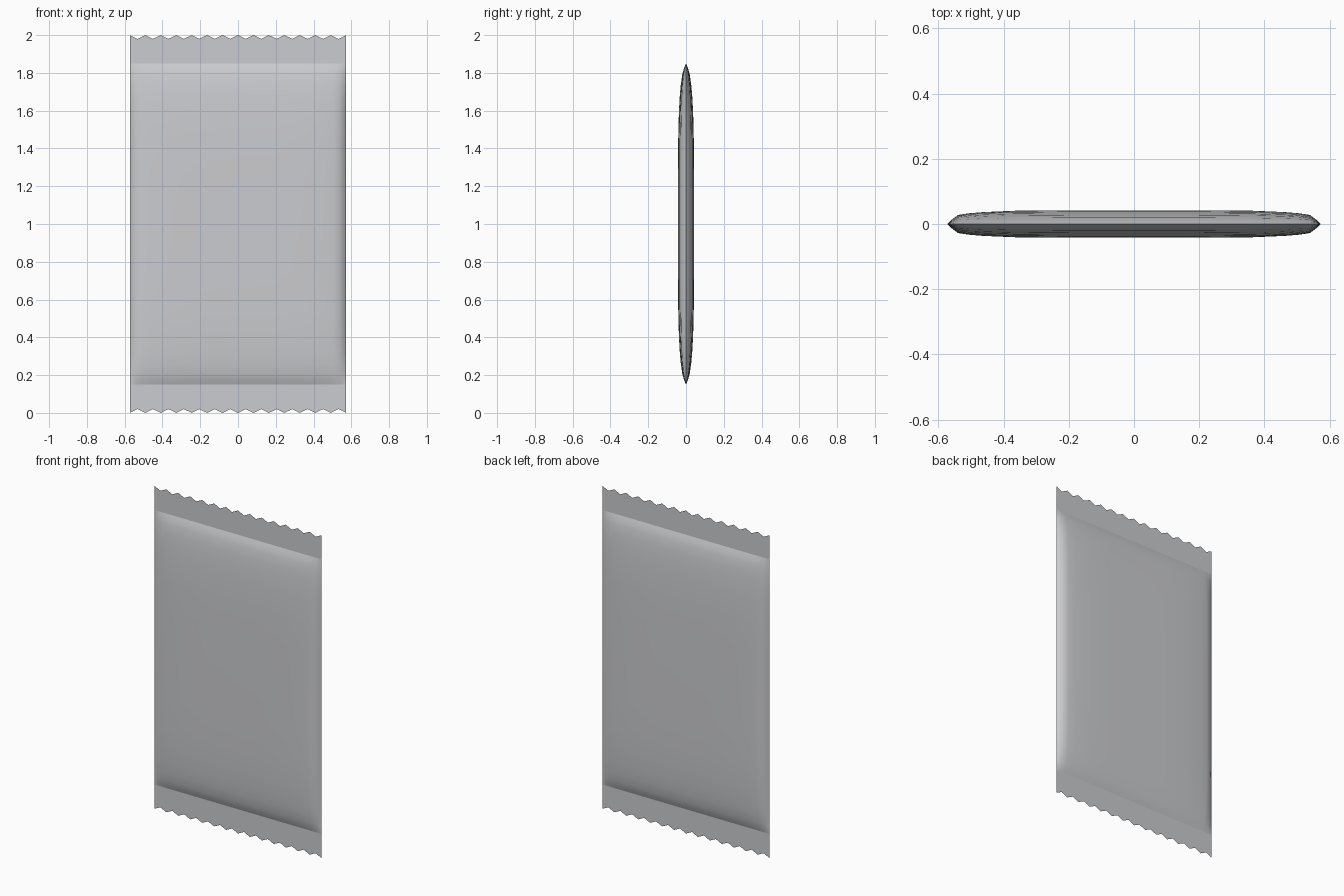
import bpy
import bmesh

if "Cube" in bpy.data.objects:
    bpy.data.objects.remove(bpy.data.objects["Cube"], do_unlink=True)

HALF_W, HALF_H, MID_Z = 0.573, 0.85, 1.0
DEPTH = 0.042          # half thickness of the filled pouch
TEETH, TOOTH = 14, 0.02

foil = bpy.data.materials.new("pale_grey_foil")
foil.use_nodes = True
colour = (0.60, 0.605, 0.63, 1)
foil.diffuse_color = colour
foil.node_tree.nodes["Principled BSDF"].inputs["Base Color"].default_value = colour


def finish(name, bm, smooth):
    mesh = bpy.data.meshes.new(name)
    for face in bm.faces:
        face.smooth = smooth
    bm.to_mesh(mesh)
    bm.free()
    mesh.materials.append(foil)
    obj = bpy.data.objects.new(name, mesh)
    bpy.context.collection.objects.link(obj)
    return obj


# Bulge profiles: (distance in from the edge, share of full depth)
SIDE = [(0, 0), (0.012, 0.28), (0.033, 0.66), (0.065, 0.78), (0.11, 0.87),
        (0.22, 0.98), (0.38, 1)]
END = [(0, 0), (0.025, 0.25), (0.055, 0.46), (0.11, 0.65), (0.17, 0.78),
       (0.26, 0.9), (0.4, 0.98), (0.6, 1)]


def mirrored(profile, half):
    low = [(d - half, h) for d, h in profile]
    return low + [(0, 1)] + [(-p, h) for p, h in reversed(low)]


# Filled pouch: two bulging panels joined around a sharp rim
bm = bmesh.new()
columns, rows = mirrored(SIDE, HALF_W), mirrored(END, HALF_H)
for side in (-1, 1):
    grid = [[bm.verts.new((x, side * DEPTH * hx * hz, MID_Z + z))
             for x, hx in columns] for z, hz in rows]
    for lower, upper in zip(grid, grid[1:]):
        for i in range(len(columns) - 1):
            loop = [lower[i], lower[i + 1], upper[i + 1], upper[i]]
            bm.faces.new(loop if side < 0 else loop[::-1])
bmesh.ops.remove_doubles(bm, verts=bm.verts, dist=1e-5)
for edge in bm.edges:
    if all(abs(v.co.y) < 1e-6 for v in edge.verts):
        edge.smooth = False
finish("pouch", bm, True)


# Flat crimped seals with a zigzag cut edge
def seal(name, sign):
    bm = bmesh.new()
    steps = TEETH * 2
    inner, outer = [], []
    for i in range(steps + 1):
        x = HALF_W * (2 * i / steps - 1)
        reach = 1 - TOOTH * (i % 2)
        inner.append(bm.verts.new((x, 0, MID_Z + sign * HALF_H)))
        outer.append(bm.verts.new((x, 0, MID_Z + sign * reach)))
    for i in range(steps):
        loop = [inner[i], inner[i + 1], outer[i + 1], outer[i]]
        bm.faces.new(loop if sign > 0 else loop[::-1])
    finish(name, bm, False)


seal("top_seal", 1)
seal("bottom_seal", -1)
